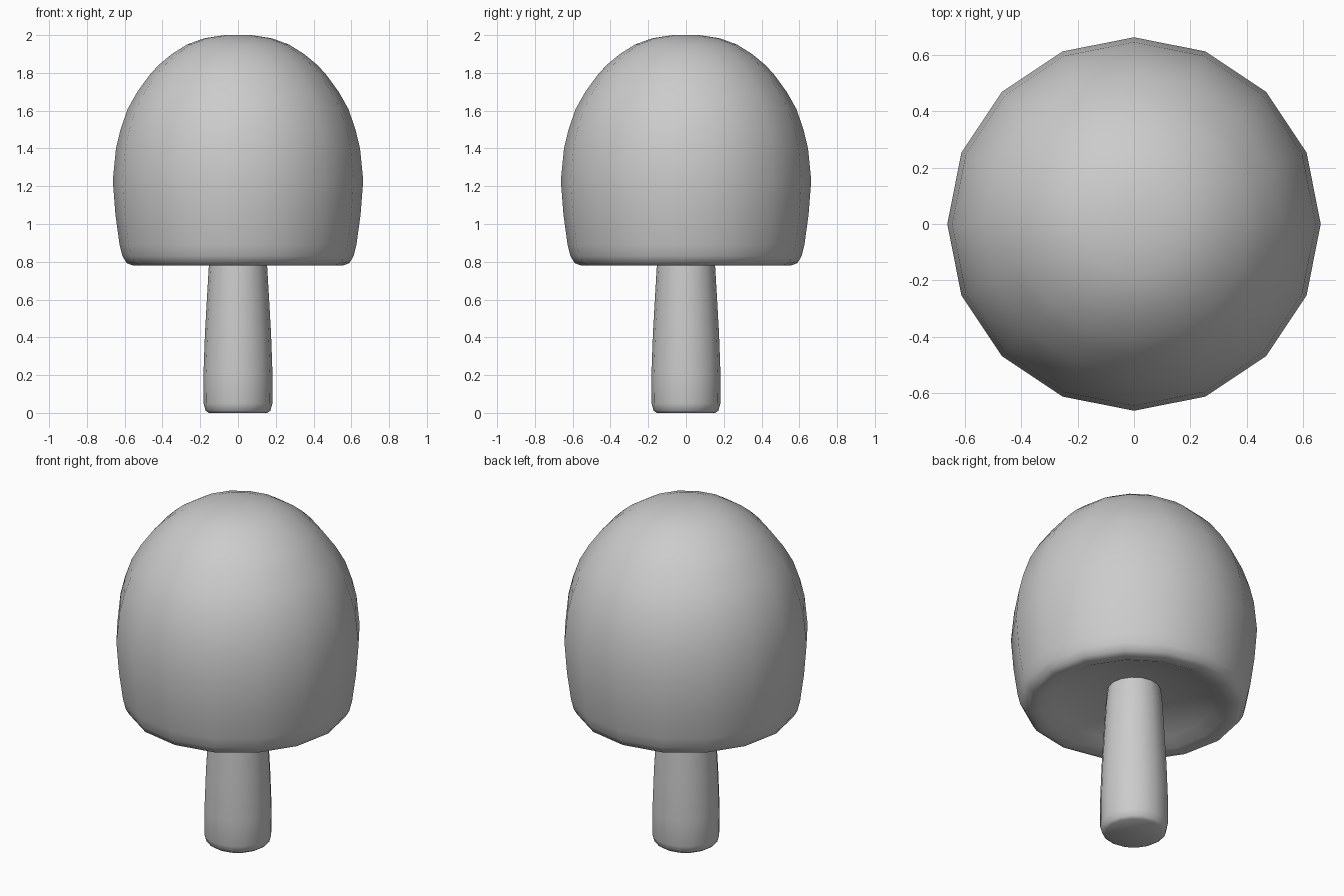
import bpy, bmesh, math

if "Cube" in bpy.data.objects:
    bpy.data.objects.remove(bpy.data.objects["Cube"])

SIDES = 16


def lathe(name, profile, sharp):
    """Spin (radius, z) points around z; radius 0 becomes a single pole."""
    bm = bmesh.new()
    rings = []
    for r, z in profile:
        if r == 0:
            rings.append([bm.verts.new((0, 0, z))] * SIDES)
        else:
            rings.append([bm.verts.new((r * math.cos(a), r * math.sin(a), z))
                          for a in (2 * math.pi * i / SIDES for i in range(SIDES))])
    for low, high in zip(rings, rings[1:]):
        for i in range(SIDES):
            j = (i + 1) % SIDES
            corners = list(dict.fromkeys([low[i], low[j], high[j], high[i]]))
            bm.faces.new(corners)
    bmesh.ops.recalc_face_normals(bm, faces=bm.faces)
    mesh = bpy.data.meshes.new(name)
    bm.to_mesh(mesh)
    bm.free()
    obj = bpy.data.objects.new(name, mesh)
    bpy.context.collection.objects.link(obj)
    bpy.context.view_layer.objects.active = obj
    obj.select_set(True)
    bpy.ops.object.shade_smooth_by_angle(angle=math.radians(sharp))
    obj.select_set(False)
    return obj


# Tapered stem with a rounded foot
lathe("stem", [(0, 0), (0.155, 0), (0.172, 0.012), (0.182, 0.05), (0.183, 0.2),
               (0.175, 0.42), (0.162, 0.65), (0.153, 0.8), (0.142, 0.9), (0, 0.9)], 60)

# Domed cap with a rounded lip and hollowed underside
lathe("cap", [(0, 0.89), (0.15, 0.885), (0.3, 0.86), (0.43, 0.82), (0.5, 0.788),
              (0.555, 0.78), (0.59, 0.793), (0.612, 0.83), (0.627, 0.89),
              (0.649, 1.05), (0.663, 1.23), (0.646, 1.4), (0.622, 1.5),
              (0.584, 1.61), (0.533, 1.7), (0.46, 1.8), (0.41, 1.85),
              (0.35, 1.9), (0.27, 1.95), (0.18, 1.983), (0.07, 2.0), (0, 2.0)], 80)
